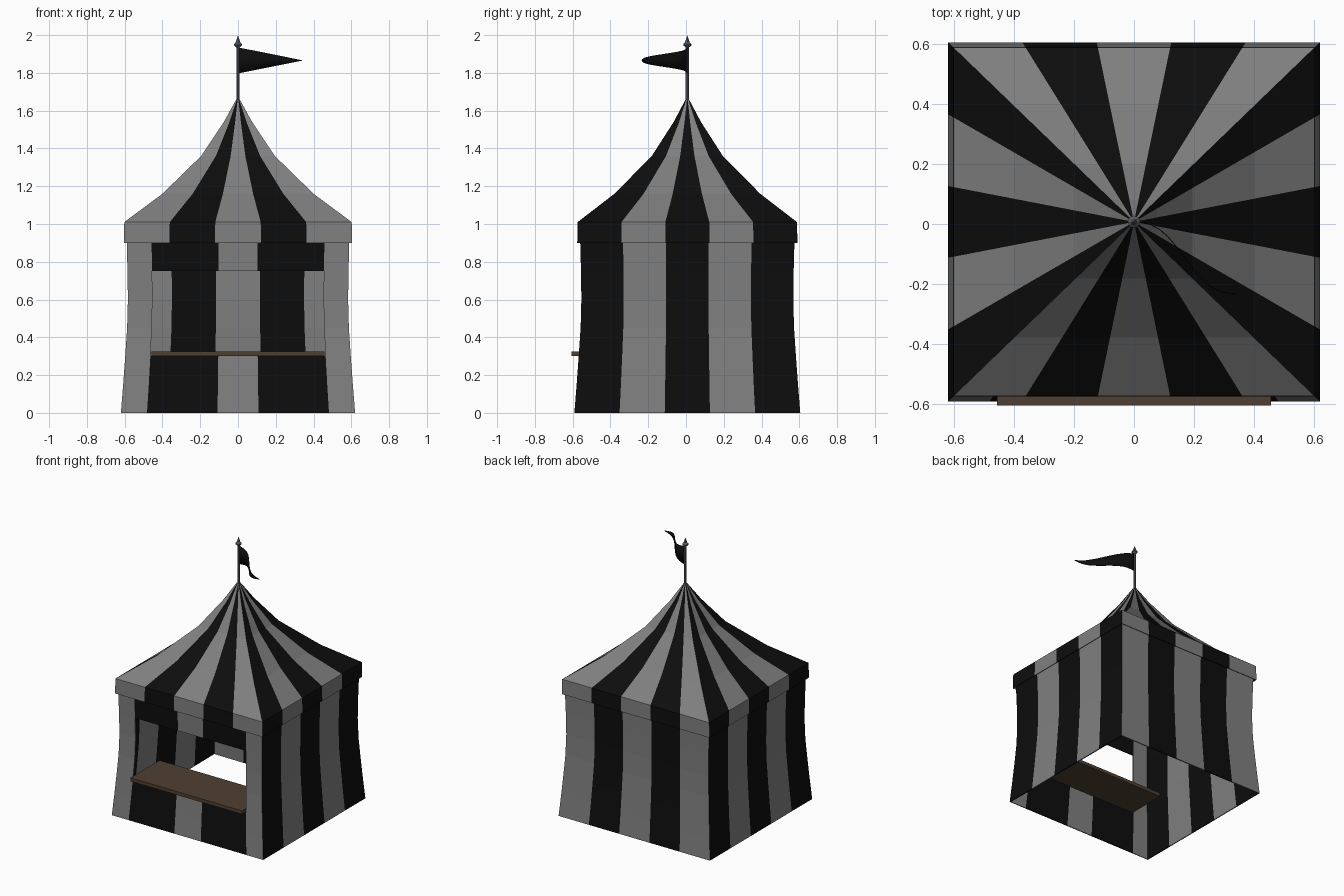
import bpy, bmesh, math

if "Cube" in bpy.data.objects:
    bpy.data.objects.remove(bpy.data.objects["Cube"])

CENTRE_Y = 0.007


def material(name, rgb):
    m = bpy.data.materials.new(name)
    m.use_nodes = True
    m.diffuse_color = (*rgb, 1)
    bsdf = m.node_tree.nodes["Principled BSDF"]
    bsdf.inputs["Base Color"].default_value = (*rgb, 1)
    bsdf.inputs["Roughness"].default_value = 0.8
    return m


LIGHT = material("pale canvas", (0.215, 0.215, 0.215))
DARK = material("black canvas", (0.004, 0.004, 0.004))
WOOD = material("brown wood", (0.078, 0.05, 0.032))
METAL = material("grey metal", (0.12, 0.12, 0.12))


def finish(name, bm, mats):
    me = bpy.data.meshes.new(name)
    bm.to_mesh(me)
    bm.free()
    ob = bpy.data.objects.new(name, me)
    for m in mats:
        me.materials.append(m)
    bpy.context.collection.objects.link(ob)
    return ob


def on_side(side, u, hx, hy, z):
    """Point on one side of a rectangle, u running from -1 to 1 along it."""
    x, y = [(u * hx, -hy), (hx, u * hy), (-u * hx, hy), (-hx, -u * hy)][side]
    return (x, y + CENTRE_Y, z)


def striped_cloth(name, levels, front_cuts, hole=None, thickness=0.008):
    """Square cloth skin; front and back start pale, the two ends start black."""
    bm = bmesh.new()
    even = (-1, -0.6, -0.2, 0.2, 0.6, 1)
    for side in range(4):
        cuts = front_cuts if side == 0 else even
        for i in range(5):
            for low, high in zip(levels, levels[1:]):
                if side == 0 and hole and 0 < i < 4 and hole[0] <= low[2] < hole[1]:
                    continue
                corners = [(cuts[i], low), (cuts[i + 1], low),
                           (cuts[i + 1], high), (cuts[i], high)]
                f = bm.faces.new([bm.verts.new(on_side(side, u, *lv)) for u, lv in corners])
                f.material_index = (i + side) % 2
    bmesh.ops.remove_doubles(bm, verts=bm.verts, dist=0.0005)
    ob = finish(name, bm, (LIGHT, DARK))
    mod = ob.modifiers.new("cloth thickness", "SOLIDIFY")
    mod.thickness = thickness
    mod.offset = -1
    return ob


# Flared walls with the serving opening in the front
wall = [(0.62, 0), (0.608, 0.15), (0.597, 0.3), (0.587, 0.45),
        (0.583, 0.6), (0.585, 0.75), (0.589, 0.9), (0.59, 1.0)]
striped_cloth("tent_walls", [(w, w - 0.022, z) for w, z in wall],
              (-1, -0.777, -0.175, 0.175, 0.777, 1), hole=(0.3, 0.75))

# Swept roof with its hanging valance
roof = [(0.604, 0.9), (0.602, 1.01), (0.4, 1.16), (0.195, 1.36),
        (0.075, 1.54), (0.009, 1.66)]
striped_cloth("roof_and_valance", [(w, w * 0.965, z) for w, z in roof],
              (-1, -0.6, -0.2, 0.2, 0.6, 1), thickness=0.004)

# Serving counter
bm = bmesh.new()
bmesh.ops.create_cube(bm, size=1)
for v in bm.verts:
    v.co = (v.co.x * 0.915, v.co.y * 0.34 - 0.435, v.co.z * 0.025 + 0.3125)
finish("counter", bm, [WOOD])

# Flag pole and pointed finial, lathed from one profile
bm = bmesh.new()
profile = [(0.009, 1.6), (0.009, 1.935), (0.021, 1.945), (0.021, 1.953),
           (0.012, 1.962), (0.0, 2.0)]
pts = [bm.verts.new((r, 0, z)) for r, z in profile]
edges = [bm.edges.new(pair) for pair in zip(pts, pts[1:])]
bmesh.ops.spin(bm, geom=pts + edges, cent=(0, 0, 0), axis=(0, 0, 1),
               angle=math.tau, steps=8)
bmesh.ops.remove_doubles(bm, verts=bm.verts, dist=0.0005)
bmesh.ops.recalc_face_normals(bm, faces=bm.faces)
pole = finish("flag_pole", bm, [METAL])
pole.location.y = CENTRE_Y

# Waving pennant
bm = bmesh.new()
rows = []
STEPS = 12
for i in range(STEPS + 1):
    t = i / STEPS
    y = -0.24 * t + 0.035 * math.sin(math.tau * t)
    half = 0.068 * (1 - t) + 0.0008
    rows.append([bm.verts.new((0.34 * t, y, 1.866 + s * half)) for s in (-1, 1)])
for a, b in zip(rows, rows[1:]):
    bm.faces.new((a[0], b[0], b[1], a[1])).smooth = True
flag = finish("pennant", bm, [DARK])
flag.location.y = CENTRE_Y
mod = flag.modifiers.new("cloth thickness", "SOLIDIFY")
mod.thickness = 0.003
mod.offset = 0
